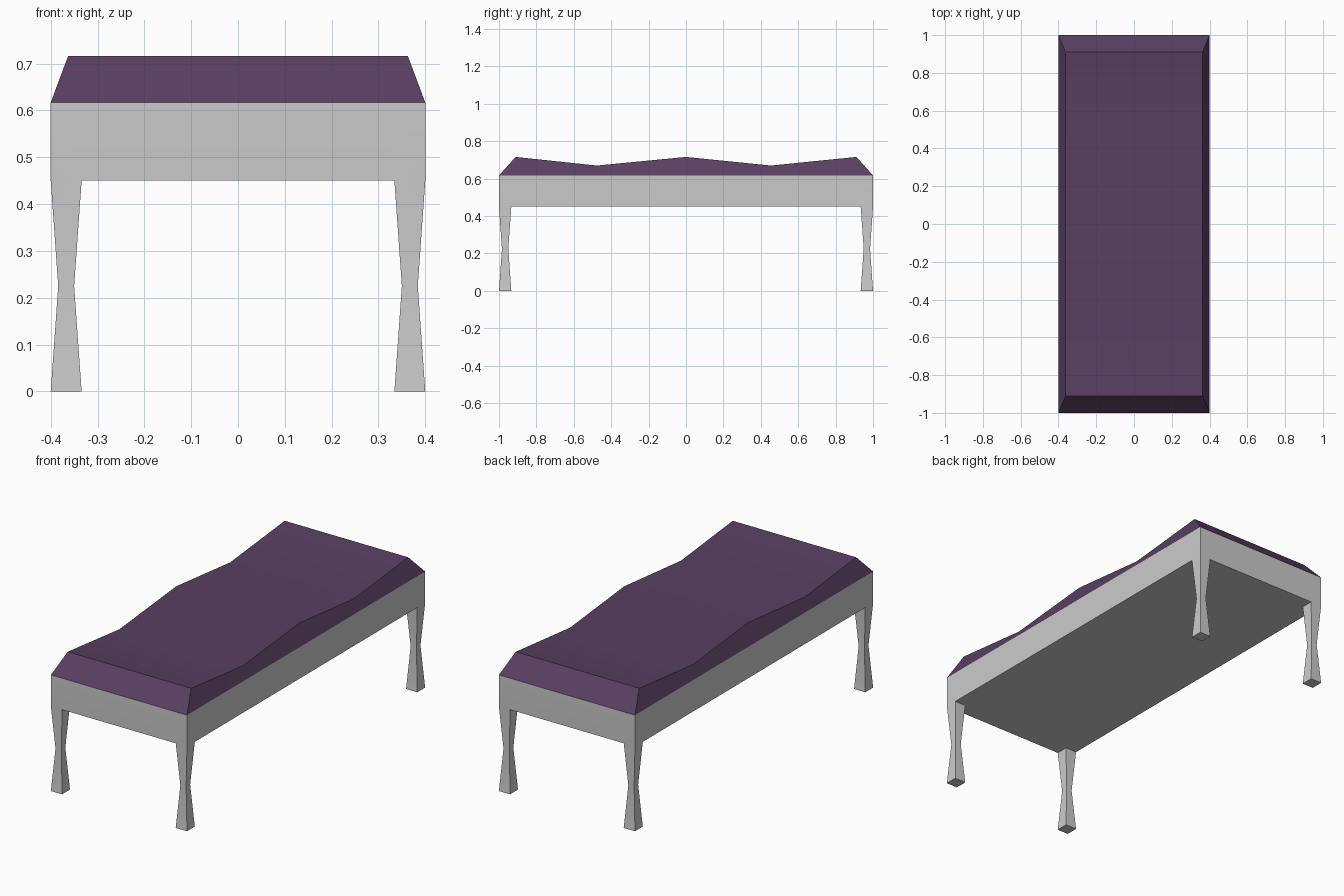
import bpy, bmesh
from math import radians

if "Cube" in bpy.data.objects:
    bpy.data.objects.remove(bpy.data.objects["Cube"])

W, L = 0.4, 1.0                 # half width, half length
LEG, WAIST = 0.066, 0.034       # leg thickness at ends and at the middle
Z_APRON, Z_TOP = 0.45, 0.617


def finish(bm, name, color=None):
    bmesh.ops.recalc_face_normals(bm, faces=bm.faces)
    me = bpy.data.meshes.new(name)
    bm.to_mesh(me)
    bm.free()
    me.shade_smooth()
    me.set_sharp_from_angle(angle=radians(30))
    ob = bpy.data.objects.new(name, me)
    bpy.context.collection.objects.link(ob)
    if color:
        mat = bpy.data.materials.new(name + "_fabric")
        mat.diffuse_color = color
        mat.use_nodes = True
        mat.node_tree.nodes["Principled BSDF"].inputs["Base Color"].default_value = mat.diffuse_color
        me.materials.append(mat)
    return ob


# Frame: a box cut in line with the legs, its bottom corners extruded down
bm = bmesh.new()
bmesh.ops.create_cube(bm, size=1)
for v in bm.verts:
    v.co = (v.co.x * 2 * W, v.co.y * 2 * L, Z_TOP if v.co.z > 0 else Z_APRON)
for s in (-1, 1):
    for co, no in (((s * (W - LEG), 0, 0), (1, 0, 0)), ((0, s * (L - LEG), 0), (0, 1, 0))):
        bmesh.ops.bisect_plane(bm, geom=bm.verts[:] + bm.edges[:] + bm.faces[:],
                               plane_co=co, plane_no=no)
bm.normal_update()
corners = []
for f in bm.faces:
    c = f.calc_center_median()
    if f.normal.z < -0.9 and abs(c.x) > W - LEG and abs(c.y) > L - LEG:
        corners.append(f)
for foot in corners:
    for z, size in ((Z_APRON / 2, WAIST), (0, LEG)):
        new = bmesh.ops.extrude_discrete_faces(bm, faces=[foot])["faces"][0]
        c = new.calc_center_median()
        k = size / (max(v.co.x for v in new.verts) - min(v.co.x for v in new.verts))
        for v in new.verts:
            v.co = (c.x + (v.co.x - c.x) * k, c.y + (v.co.y - c.y) * k, z)
        foot = new
finish(bm, "frame_with_legs")

# Cushion: wavy top, sloping sides down to the frame edge
wave = [(-0.911, 0.716), (-0.477, 0.67), (0.0, 0.716), (0.454, 0.67), (0.911, 0.716)]
bm = bmesh.new()
rings = []
for i, (y, z) in enumerate(wave):
    yb = {0: -L, len(wave) - 1: L}.get(i, y)
    section = ((-W, yb, Z_TOP), (-0.363, y, z), (0.363, y, z), (W, yb, Z_TOP))
    rings.append([bm.verts.new(p) for p in section])
for a, b in zip(rings, rings[1:]):
    for j in range(4):
        k = (j + 1) % 4
        bm.faces.new((a[j], a[k], b[k], b[j]))
bm.faces.new(rings[0])
bm.faces.new(rings[-1])
finish(bm, "cushion", (0.098, 0.05, 0.12, 1))
